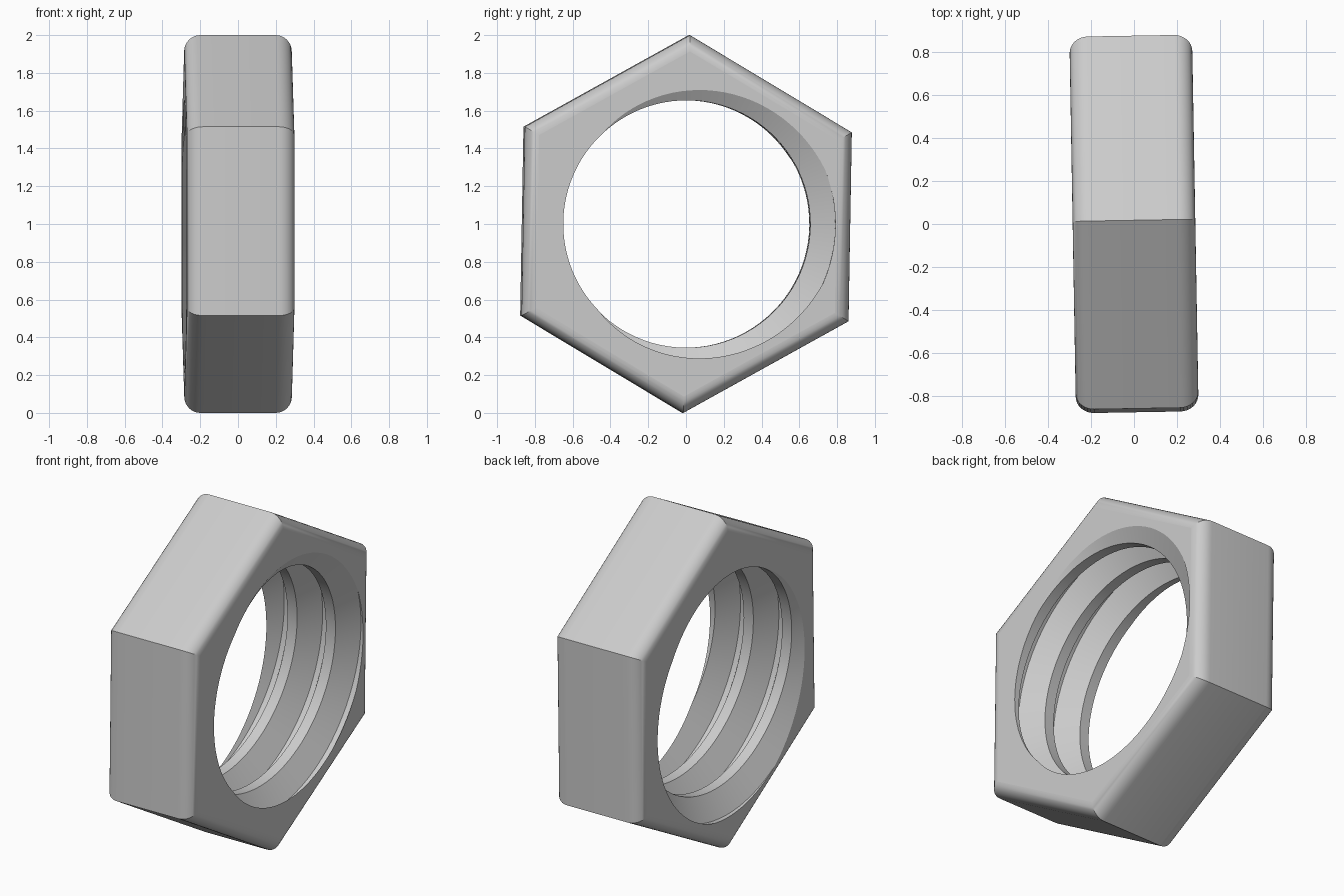
import bpy
import bmesh
from math import sin, cos, pi, radians
from mathutils import Matrix, Vector

cube = bpy.data.objects.get("Cube")
if cube:
    bpy.data.objects.remove(cube)

HALF = 0.285                      # half thickness along the axis (x)
ROUND_X, ROUND_R = 0.085, 0.075   # edge rounding, along and across the axis
APOTHEM = cos(pi / 6)
PITCH, MINOR, MAJOR = 0.25, 0.655, 0.786
STEPS, ROUND_STEPS = 96, 8

steel = bpy.data.materials.new("light_grey_metal")
steel.use_nodes = True
steel.diffuse_color = (0.6, 0.6, 0.6, 1)
steel.node_tree.nodes["Principled BSDF"].inputs["Base Color"].default_value = steel.diffuse_color

bm = bmesh.new()


def polar(x, radius, angle):
    return bm.verts.new((x, radius * cos(angle), radius * sin(angle)))


# Internal screw thread: one helical sheet, longer than the nut
section = [(-PITCH / 16, MAJOR), (PITCH / 16, MAJOR),
           (PITCH * 3 / 8, MINOR), (PITCH * 5 / 8, MINOR)]
rows = []
for i in range(STEPS):
    turn = i / STEPS
    rows.append([polar(HALF + PITCH * (k + turn) + off, r, 2 * pi * turn)
                 for k in range(-5, 3) for off, r in section])
count = len(rows[0])
for i in range(STEPS):
    here, nxt = rows[i], rows[(i + 1) % STEPS]
    shift = 4 if i == STEPS - 1 else 0
    for j in range(count - 1 - shift):
        bm.faces.new((here[j], here[j + 1], nxt[j + 1 + shift], nxt[j + shift]))

# Trim the thread flush with both end faces
for side in (1, -1):
    bmesh.ops.bisect_plane(bm, geom=bm.verts[:] + bm.edges[:] + bm.faces[:], dist=1e-6,
                           plane_co=(side * HALF, 0, 0), plane_no=(side, 0, 0),
                           clear_outer=True)
bmesh.ops.remove_doubles(bm, verts=bm.verts[:], dist=1e-5)

# Hexagonal body with rounded rims, lofted along the axis
profile = []
for s in range(ROUND_STEPS + 1):
    a = pi / 2 * s / ROUND_STEPS
    profile.append((HALF - ROUND_X * (1 - cos(a)), APOTHEM - ROUND_R * (1 - sin(a))))
profile += [(-x, r) for x, r in reversed(profile)]
rings = [[polar(x, r / APOTHEM, pi / 2 + k * pi / 3) for k in range(6)] for x, r in profile]
for a, b in zip(rings, rings[1:]):
    for k in range(6):
        m = (k + 1) % 6
        bm.faces.new((a[k], a[m], b[m], b[k]))

# Flat end faces between the hexagon and the thread opening
for side in (1, -1):
    rim = [e for e in bm.edges if e.is_boundary
           and all(abs(v.co.x - side * HALF) < 1e-4 for v in e.verts)]
    bmesh.ops.triangle_fill(bm, edges=rim, use_beauty=True, normal=Vector((side, 0, 0)))

bmesh.ops.recalc_face_normals(bm, faces=bm.faces[:])
end_faces = {f.index for f in bm.faces}
bm.faces.index_update()
end_faces = [f.index for f in bm.faces if abs(f.normal.x) > 0.999]

# Stand the nut on a corner, turned slightly
bm.transform(Matrix.Translation((0, 0, 1)) @ Matrix.Rotation(radians(1), 4, "Z")
             @ Matrix.Rotation(radians(-1), 4, "X"))

mesh = bpy.data.meshes.new("hex_nut")
bm.to_mesh(mesh)
bm.free()
mesh.materials.append(steel)
nut = bpy.data.objects.new("hex_nut", mesh)
bpy.context.collection.objects.link(nut)

# Smooth rounding and thread, flat end faces
bpy.ops.object.select_all(action="DESELECT")
nut.select_set(True)
bpy.context.view_layer.objects.active = nut
bpy.ops.object.shade_smooth_by_angle(angle=radians(25))
for i in end_faces:
    mesh.polygons[i].use_smooth = False
